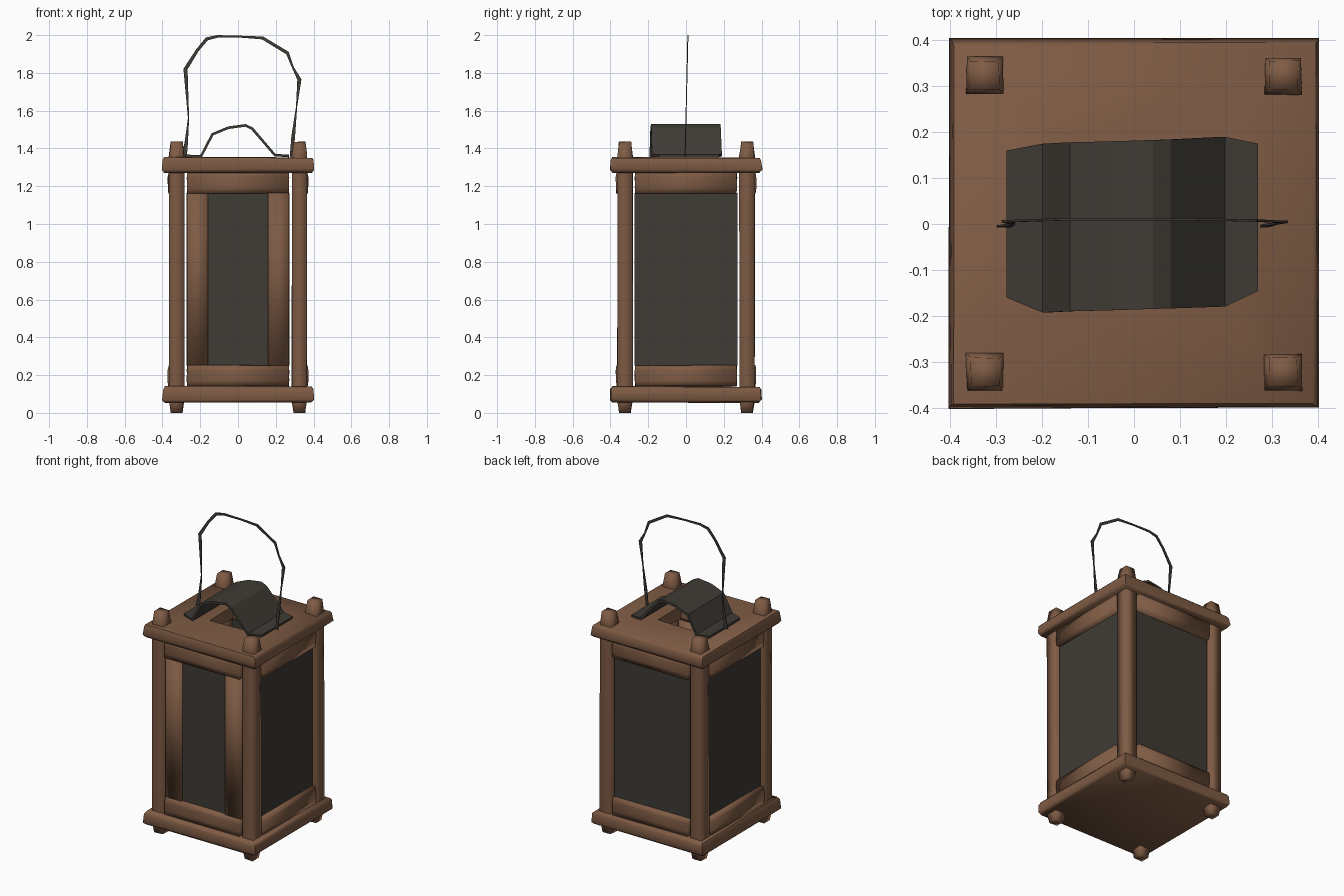
import bpy, bmesh, math, random
from mathutils import Matrix, Vector

random.seed(4)
cube = bpy.data.objects.get("Cube")
if cube:
    bpy.data.objects.remove(cube, do_unlink=True)


def material(name, rgb):
    m = bpy.data.materials.new(name)
    m.use_nodes = True
    m.diffuse_color = (*rgb, 1)
    m.node_tree.nodes["Principled BSDF"].inputs["Base Color"].default_value = (*rgb, 1)
    return m


wood = material("brown wood", (0.21, 0.105, 0.058))
iron = material("dark iron", (0.05, 0.044, 0.036))


def finish(name, bm, mat, angle=None):
    bmesh.ops.recalc_face_normals(bm, faces=bm.faces)
    me = bpy.data.meshes.new(name)
    bm.to_mesh(me)
    bm.free()
    me.materials.append(mat)
    ob = bpy.data.objects.new(name, me)
    bpy.context.collection.objects.link(ob)
    if angle:
        bpy.ops.object.select_all(action='DESELECT')
        ob.select_set(True)
        bpy.context.view_layer.objects.active = ob
        bpy.ops.object.shade_smooth_by_angle(angle=math.radians(angle))
    return ob


def loft(name, rings, mat, loc=(0, 0), turn=0, jitter=0, loop=False, angle=None):
    """Stack rectangles (half x, half y, z); loop joins last to first."""
    bm = bmesh.new()
    place = Matrix.Rotation(turn, 4, 'Z') @ Matrix.Translation((*loc, 0))
    rows = []
    for hx, hy, z in rings:
        row = []
        for sx, sy in ((-1, -1), (1, -1), (1, 1), (-1, 1)):
            j = Vector([random.uniform(-jitter, jitter) for _ in range(3)])
            row.append(bm.verts.new(place @ (Vector((sx * hx, sy * hy, z)) + j)))
        rows.append(row)
    pairs = list(zip(rows, rows[1:]))
    if loop:
        pairs.append((rows[-1], rows[0]))
    else:
        bm.faces.new(rows[0])
        bm.faces.new(rows[-1])
    for a, b in pairs:
        for i in range(4):
            k = (i + 1) % 4
            bm.faces.new((a[i], a[k], b[k], b[i]))
    return finish(name, bm, mat, angle)


def strip(name, rows, mat, thickness):
    """Sheet from pairs of edge points, given thickness."""
    bm = bmesh.new()
    vs = [[bm.verts.new(p) for p in row] for row in rows]
    for a, b in zip(vs, vs[1:]):
        bm.faces.new((a[0], a[1], b[1], b[0]))
    ob = finish(name, bm, mat)
    mod = ob.modifiers.new("thickness", 'SOLIDIFY')
    mod.thickness = thickness
    mod.offset = 0
    return ob


# Base slab, and roof slab with a square vent hole
loft("base_slab", [(0.385, 0.385, 0.055), (0.4, 0.4, 0.07), (0.398, 0.398, 0.125),
                   (0.388, 0.388, 0.14)], wood, jitter=0.004, angle=60)
loft("roof_slab", [(0.12, 0.12, 1.272), (0.39, 0.39, 1.272), (0.402, 0.402, 1.29),
                   (0.398, 0.398, 1.34), (0.39, 0.39, 1.352), (0.12, 0.12, 1.352)],
     wood, jitter=0.003, loop=True, angle=60)

# Corner posts run from feet to caps
for side, sx in (("right", -1), ("left", 1)):
    for end, sy in (("front", -1), ("back", 1)):
        loft(f"post_{end}_{side}",
             [(0.03, 0.03, 0), (0.037, 0.037, 0.05), (0.04, 0.04, 0.14),
              (0.04, 0.04, 1.27), (0.04, 0.04, 1.36), (0.031, 0.031, 1.435)],
             wood, loc=(sx * 0.325, sy * 0.323), jitter=0.002, angle=95)

# Rails on all four sides, with iron panels between them
for i, side in enumerate(("front", "left", "back", "right")):
    turn = i * math.pi / 2
    for level, z in (("lower", 0.14), ("upper", 1.162)):
        loft(f"{side}_{level}_rail",
             [(0.268, 0.038, z), (0.27, 0.042, z + 0.03), (0.27, 0.042, z + 0.085),
              (0.268, 0.036, z + 0.112)],
             wood, loc=(0, -0.33), turn=turn, jitter=0.002, angle=95)
    half = 0.16 if side == "front" else 0.272
    loft(f"{side}_panel", [(half, 0.01, 0.25), (half, 0.01, 1.164)],
         iron, loc=(0, -0.335), turn=turn)

# Front door stiles
for side, sx in (("right", -1), ("left", 1)):
    loft(f"front_stile_{side}", [(0.056, 0.026, 0.25), (0.056, 0.026, 1.164)],
         wood, loc=(sx * 0.214, -0.332), angle=95)

# Bent sheet cowl above the vent hole: x, z, front y, back y
cowl = [(-0.278, 1.36, -0.16, 0.16), (-0.195, 1.36, -0.193, 0.175),
        (-0.135, 1.475, -0.19, 0.178), (-0.05, 1.51, -0.188, 0.18),
        (0.04, 1.522, -0.185, 0.183), (0.075, 1.505, -0.184, 0.184),
        (0.195, 1.365, -0.18, 0.19), (0.27, 1.36, -0.146, 0.175)]
strip("vent_cowl", [((x, f, z), (x, b, z)) for x, z, f, b in cowl], iron, 0.014)

# Thin bail handle: x, z, half width
bail = [(-0.285, 1.355, 0.014), (-0.274, 1.43, 0.009), (-0.262, 1.56, 0.003),
        (-0.278, 1.82, 0.011), (-0.215, 1.92, 0.008), (-0.165, 1.98, 0.009),
        (-0.11, 1.993, 0.007), (0.01, 1.992, 0.005), (0.13, 1.985, 0.008),
        (0.262, 1.905, 0.009), (0.29, 1.83, 0.005), (0.325, 1.765, 0.011),
        (0.31, 1.62, 0.003), (0.292, 1.46, 0.01), (0.282, 1.355, 0.008)]
rows = []
for i, (x, z, w) in enumerate(bail):
    a, b = bail[max(i - 1, 0)], bail[min(i + 1, len(bail) - 1)]
    across = Vector((a[1] - b[1], 0, b[0] - a[0])).normalized() * w
    mid = Vector((x, 0.015 * (z - 1.355) / 0.64 - 0.005, z))
    rows.append((mid - across, mid + across))
strip("bail_handle", rows, iron, 0.005)
